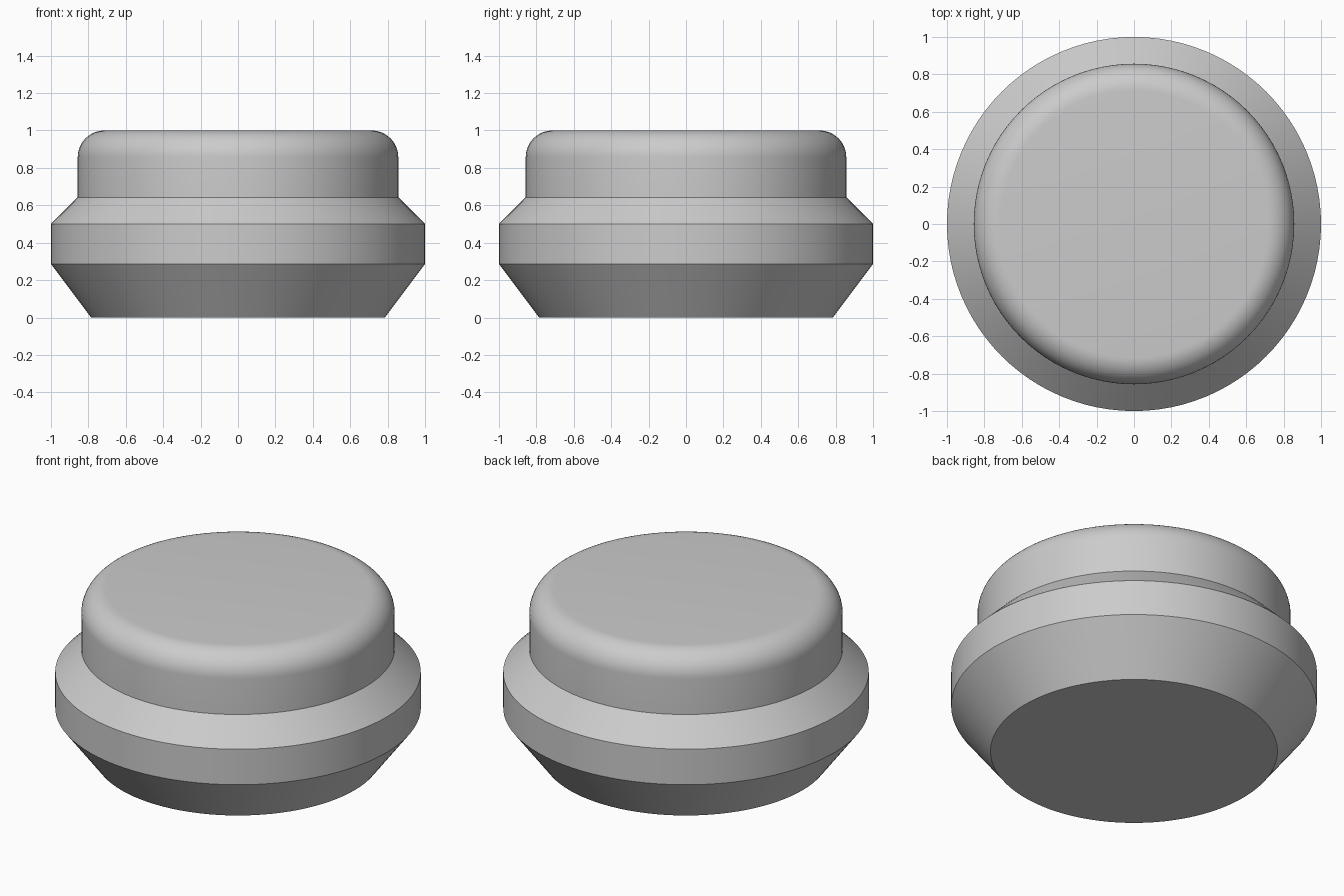
import bpy, bmesh, math

cube = bpy.data.objects.get("Cube")
if cube:
    bpy.data.objects.remove(cube, do_unlink=True)

SEGMENTS = 96
FILLET = 0.143

grey = bpy.data.materials.new("plain_grey")
grey.use_nodes = True
grey.diffuse_color = (0.6, 0.6, 0.6, 1)
bsdf = next(n for n in grey.node_tree.nodes if n.type == "BSDF_PRINCIPLED")
bsdf.inputs["Base Color"].default_value = grey.diffuse_color

# Outline from the base up to the cap wall, as (radius, height)
profile = [(0.785, 0), (1, 0.286), (1, 0.5), (0.857, 0.643)]

# Rounded rim of the cap
for i in range(13):
    a = math.pi / 2 * i / 12
    profile.append((0.857 - FILLET + FILLET * math.cos(a),
                    1 - FILLET + FILLET * math.sin(a)))

# Revolve the outline as stacked rings
bm = bmesh.new()
rings = []
for radius, z in profile:
    rings.append([bm.verts.new((radius * math.cos(t), radius * math.sin(t), z))
                  for t in (2 * math.pi * k / SEGMENTS for k in range(SEGMENTS))])
for low, high in zip(rings, rings[1:]):
    for k in range(SEGMENTS):
        n = (k + 1) % SEGMENTS
        bm.faces.new((low[k], low[n], high[n], high[k]))

# Flat underside and top
bm.faces.new(rings[0][::-1])
bm.faces.new(rings[-1])

mesh = bpy.data.meshes.new("button_body")
bm.to_mesh(mesh)
bm.free()
mesh.materials.append(grey)
body = bpy.data.objects.new("button_body", mesh)
bpy.context.collection.objects.link(body)

# Smooth shading with crisp rims
bpy.ops.object.select_all(action="DESELECT")
body.select_set(True)
bpy.context.view_layer.objects.active = body
bpy.ops.object.shade_smooth_by_angle(angle=math.radians(30))
